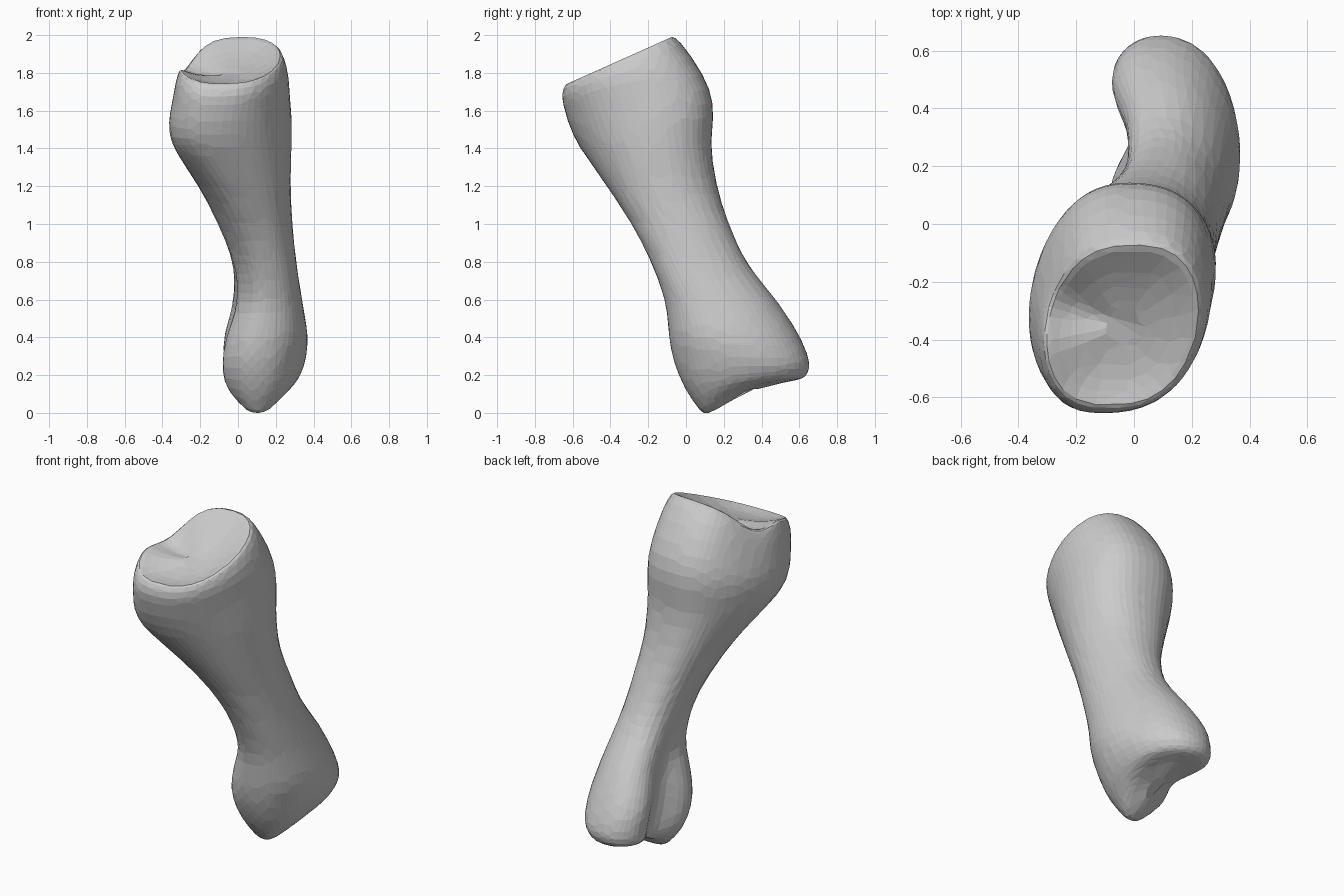
import bpy, bmesh, math

if "Cube" in bpy.data.objects:
    bpy.data.objects.remove(bpy.data.objects["Cube"])

# Cross-sections from top rim to base:
# front point (x,y,z), back point (x,y,z), left x, right x, left-side groove depth
RINGS = [
    (-.08, -.635, 1.765, 0, -.07, 2.025, -.305, .225, 0),
    (-.11, -.66, 1.70, -.02, .02, 1.92, -.325, .26, 0),
    (-.13, -.64, 1.60, -.02, .12, 1.75, -.345, .272, 0),
    (-.14, -.605, 1.50, -.02, .148, 1.60, -.36, .28, 0),
    (-.12, -.55, 1.40, -.01, .135, 1.42, -.33, .28, 0),
    (0, -.41, 1.20, .02, .17, 1.20, -.20, .28, 0),
    (.09, -.28, 1.0, .08, .235, 1.0, -.10, .29, 0),
    (.14, -.18, .80, .10, .33, .80, -.04, .31, .12),
    (.15, -.11, .60, .09, .49, .60, -.05, .34, .35),
    (.12, -.093, .43, .07, .605, .42, -.12, .37, .55),
    (.10, -.07, .30, .09, .655, .29, -.14, .36, .6),
    (.10, -.02, .17, .09, .645, .225, -.13, .33, .6),
    (.10, .04, .07, .10, .61, .195, -.08, .29, .5),
    (.10, .10, -.005, .11, .53, .18, 0, .22, .3),
]
N = 56       # points around
STEPS = 4    # rings between sections
LAST = len(RINGS) - 1


def spline(a, b, c, d, t):
    return tuple(.5 * (2 * q + (r - p) * t + (2 * p - 5 * q + 4 * r - s) * t * t
                       + (3 * q - p - 3 * r + s) * t ** 3)
                 for p, q, r, s in zip(a, b, c, d))


def section(r, level):
    """Kidney-shaped, tilted outline around the front-back axis."""
    xf, yf, zf, xb, yb, zb, xl, xr, k = r
    mid = (xf + xb) / 2
    power = min(.9, .75 + .03 * level)              # squarer near the top
    arch = .055 * max(0, 1 - (LAST - level) / 3)    # hollow underside
    sag = .11 * max(0, 1 - level / 2.5)             # dip in the left of the rim
    pts = []
    for i in range(N):
        a = 2 * math.pi * i / N
        c, v = math.cos(a), math.sin(a)
        t = (v + 1) / 2
        w = abs(c) ** power
        x = xf + (xb - xf) * t
        if c > 0:
            x += (xr - mid) * w
        else:
            x += (xl - mid) * w * (1 - k * math.exp(-((v - .05) / .42) ** 2))
        z = zf + (zb - zf) * t + arch * (1 - v * v)
        if c < 0:
            z -= sag * abs(c) * math.exp(-((v - .4) / .5) ** 2)
        pts.append((x, yf + (yb - yf) * t, z))
    return pts


def shrink(pts, s, depth):
    """Smaller copy of an outline, sunk by depth."""
    m = [sum(p[j] for p in pts) / N for j in range(3)]
    return [tuple(m[j] + (p[j] - m[j]) * s - (depth if j == 2 else 0)
                  for j in range(3)) for p in pts]


# Shaft and both ends
outlines = []
for i in range(LAST):
    q = [RINGS[min(max(i + o, 0), LAST)] for o in (-1, 0, 1, 2)]
    for s in range(STEPS):
        outlines.append(section(spline(*q, s / STEPS), i + s / STEPS))
outlines.append(section(RINGS[-1], LAST))

# Hollow joint surface on top, rounded closure below
rim, base = outlines[0], outlines[-1]
top = [shrink(rim, s, .07 * (1 - s ** 3)) for s in (.08, .3, .5, .7, .85, .94)]
bottom = [shrink(base, s, -.01 * (1 - s)) for s in (.75, .45, .15)]
outlines = top + outlines + bottom

bm = bmesh.new()
loops = [[bm.verts.new(p) for p in o] for o in outlines]
for a, b in zip(loops, loops[1:]):
    for i in range(N):
        j = (i + 1) % N
        bm.faces.new((a[i], b[i], b[j], a[j]))
bm.faces.new(loops[0])
bm.faces.new(loops[-1])
bmesh.ops.recalc_face_normals(bm, faces=bm.faces)

# Soften the edges, then stand on the ground
for _ in range(5):
    bmesh.ops.smooth_vert(bm, verts=bm.verts, factor=.5,
                          use_axis_x=True, use_axis_y=True, use_axis_z=True)
low = min(v.co.z for v in bm.verts)
bmesh.ops.translate(bm, verts=bm.verts, vec=(0, 0, -low))

mesh = bpy.data.meshes.new("finger_bone")
bm.to_mesh(mesh)
bm.free()
bone = bpy.data.objects.new("finger_bone", mesh)
bpy.context.collection.objects.link(bone)

# Reduce to irregular facets
facets = bone.modifiers.new("facets", 'DECIMATE')
facets.ratio = .35
